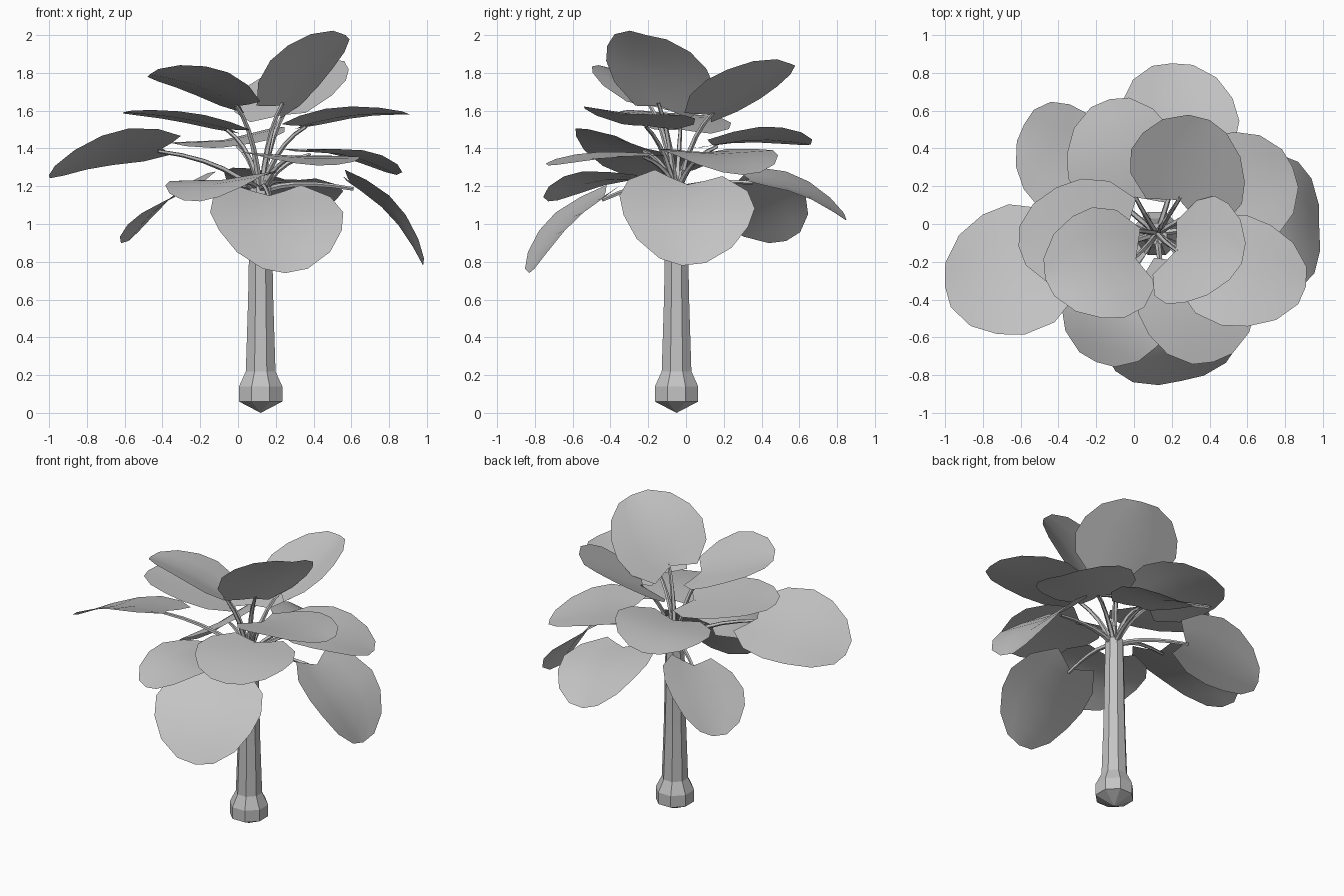
import bpy, bmesh, math
from mathutils import Vector

cube = bpy.data.objects.get("Cube")
if cube:
    bpy.data.objects.remove(cube, do_unlink=True)

grey = bpy.data.materials.new("plain grey")
grey.use_nodes = True
grey.diffuse_color = (0.55, 0.55, 0.55, 1)
grey.node_tree.nodes["Principled BSDF"].inputs["Base Color"].default_value = (0.55, 0.55, 0.55, 1)

AXIS = Vector((0.12, -0.05, 0))
CROWN = AXIS + Vector((0, 0, 1.18))


def finish(bm, name, smooth):
    mesh = bpy.data.meshes.new(name)
    bm.to_mesh(mesh)
    bm.free()
    mesh.materials.append(grey)
    for p in mesh.polygons:
        p.use_smooth = smooth
    obj = bpy.data.objects.new(name, mesh)
    bpy.context.collection.objects.link(obj)
    return obj


def skin(bm, rings):
    for a, b in zip(rings, rings[1:]):
        for i in range(len(a)):
            j = (i + 1) % len(a)
            bm.faces.new((a[i], a[j], b[j], b[i]))


# Trunk: eight-sided lathe with a faceted bulb and a pointed foot
def trunk():
    bm = bmesh.new()
    rings = []
    for r, z in [(0.124, 0.06), (0.124, 0.14), (0.085, 0.22), (0.072, 0.6), (0.06, 1.2)]:
        rings.append([bm.verts.new(AXIS + Vector((r * math.cos(a), r * math.sin(a), z)))
                      for a in [math.radians(22.5 + 45 * i) for i in range(8)]])
    skin(bm, rings)
    foot = bm.verts.new(AXIS)
    for i in range(8):
        bm.faces.new((foot, rings[0][(i + 1) % 8], rings[0][i]))
    bm.faces.new(rings[-1])
    finish(bm, "trunk", False)


# Leaf blade: broad rounded outline with a notch, folded along the midrib
OUTLINE = [(-0.06, 0.5), (0.14, 0.88), (0.38, 1.0), (0.6, 0.92), (0.82, 0.7), (0.97, 0.34)]


def blade(name, base, tip, half, fold, bend, roll):
    axis = tip - base
    flat = axis.cross(Vector((0, 0, 1))).normalized()
    up = flat.cross(axis).normalized()
    turn = math.radians(roll)
    side = flat * math.cos(turn) + up * math.sin(turn)
    normal = up * math.cos(turn) - flat * math.sin(turn)
    bm = bmesh.new()
    rows = []
    for u, w in OUTLINE:
        row = []
        for v in (-1, -0.5, 0, 0.5, 1):
            along = u
            if u < 0:
                along += 0.12 * (1 - abs(v))
            elif u > 0.9:
                along += 0.03 * (1 - abs(v))
            lift = fold * abs(v * w) + bend * math.sin(math.pi * max(along, 0))
            row.append(bm.verts.new(base + axis * along + side * v * w * half + normal * lift))
        rows.append(row)
    for a, b in zip(rows, rows[1:]):
        for i in range(4):
            bm.faces.new((a[i], a[i + 1], b[i + 1], b[i]))
    finish(bm, name, True)


# Stem: thin tapered tube arching from the crown to the leaf
def stem(name, end, axis):
    start = CROWN + Vector((end.x - CROWN.x, end.y - CROWN.y, 0)) * 0.06
    flat = Vector((end.x - start.x, end.y - start.y, 0))
    rise = end.z - start.z
    mid = start + flat * 0.4 + Vector((0, 0, max(rise * 0.75, 0.06)))
    stop = end + axis * 0.1
    bm = bmesh.new()
    rings = []
    for k in range(6):
        t = k / 5
        p = start * (1 - t) ** 2 + mid * 2 * t * (1 - t) + stop * t * t
        d = ((mid - start) * (1 - t) + (stop - mid) * t).normalized()
        s = d.cross(Vector((0.3, 0.2, 1))).normalized()
        n = s.cross(d)
        r = 0.017 - 0.007 * t
        rings.append([bm.verts.new(p + (s * math.cos(a) + n * math.sin(a)) * r)
                      for a in [math.tau * i / 5 for i in range(5)]])
    skin(bm, rings)
    finish(bm, name, False)


# Each leaf: name, base, tip, half width, fold, bend, roll in degrees
LEAVES = [
    ("top_leaf", (0.2, -0.14, 1.6), (0.57, -0.21, 2.0), 0.32, 0.05, 0.02, 18),
    ("back_high_leaf", (0.23, 0.1, 1.56), (0.4, 0.55, 1.85), 0.33, 0.05, 0.0, 10),
    ("right_high_leaf", (0.04, -0.18, 1.61), (-0.47, -0.29, 1.79), 0.31, 0.04, 0.03, -12),
    ("left_high_leaf", (0.3, -0.2, 1.51), (0.91, -0.33, 1.58), 0.3, 0.02, 0.03, 5),
    ("right_upper_leaf", (0.0, -0.02, 1.49), (-0.61, -0.12, 1.59), 0.3, 0.01, 0.02, -4),
    ("back_upper_leaf", (0.01, 0.11, 1.41), (-0.13, 0.66, 1.42), 0.31, 0.03, 0.03, 8),
    ("left_middle_leaf", (0.33, 0.08, 1.38), (0.84, 0.3, 1.26), 0.32, 0.02, 0.04, 0),
    ("right_long_leaf", (-0.36, -0.21, 1.4), (-1.0, -0.33, 1.26), 0.36, 0.02, 0.05, -16),
    ("front_middle_leaf", (0.27, -0.17, 1.36), (0.42, -0.73, 1.31), 0.32, 0.01, 0.02, 2),
    ("front_right_leaf", (0.0, -0.23, 1.23), (-0.2, -0.73, 1.12), 0.3, 0.02, 0.05, -5),
    ("front_drooping_leaf", (0.16, -0.4, 1.17), (0.25, -0.83, 0.74), 0.36, 0.03, 0.05, 0),
    ("left_drooping_leaf", (0.57, 0.01, 1.23), (0.98, -0.02, 0.78), 0.36, 0.04, 0.05, 8),
    ("back_drooping_leaf", (0.25, 0.3, 1.24), (0.2, 0.85, 1.02), 0.32, 0.03, 0.05, -10),
    ("back_right_drooping_leaf", (-0.2, 0.22, 1.21), (-0.58, 0.53, 0.91), 0.29, 0.02, 0.04, 20),
]

trunk()
for name, base, tip, half, fold, bend, roll in LEAVES:
    base, tip = Vector(base), Vector(tip)
    blade(name, base, tip, half, fold, bend, roll)
    stem(name + "_stem", base, tip - base)
